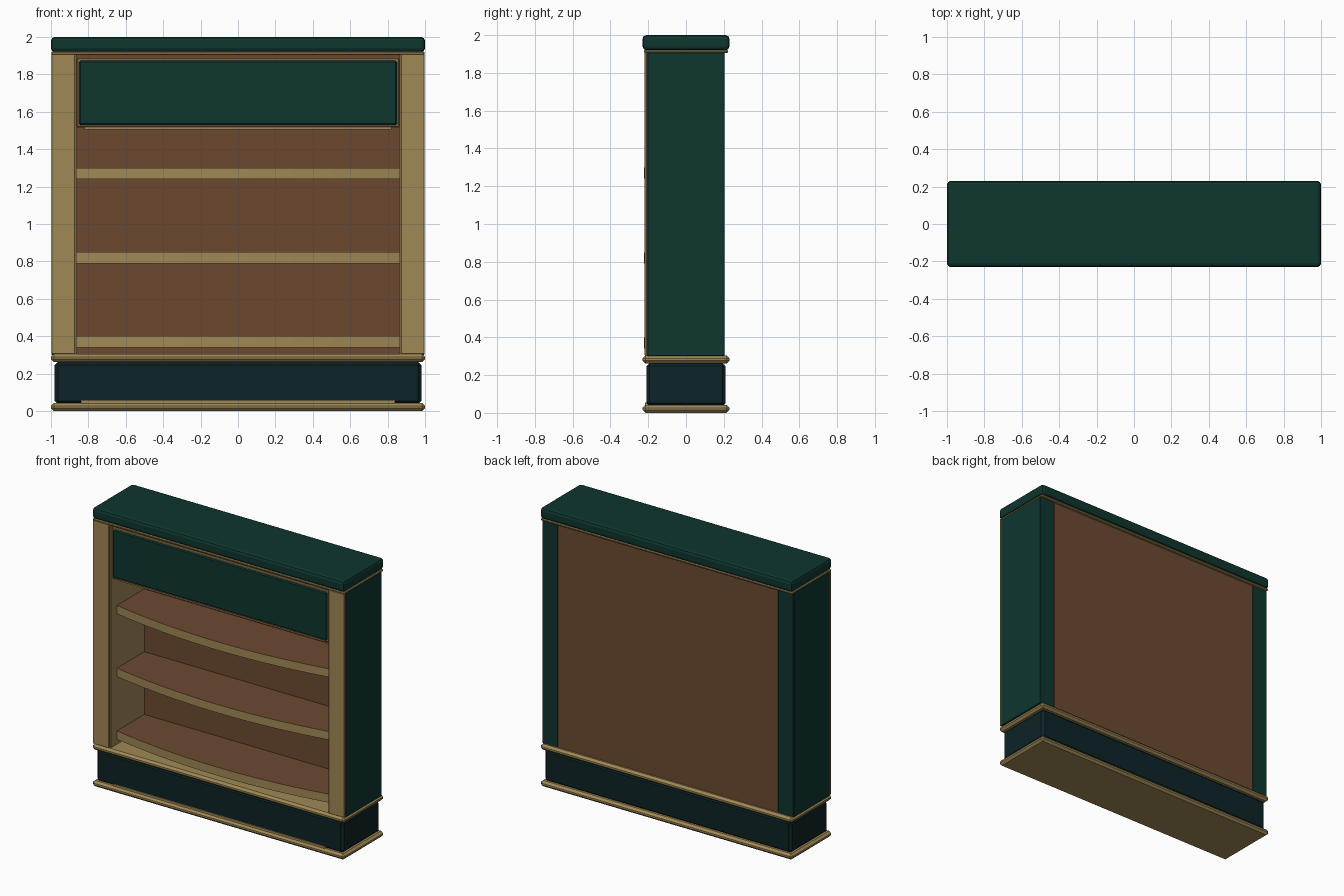
import bpy, bmesh

cube = bpy.data.objects.get("Cube")
if cube:
    bpy.data.objects.remove(cube, do_unlink=True)


def linear(c):
    c /= 255
    return c / 12.92 if c <= 0.04045 else ((c + 0.055) / 1.055) ** 2.4


def material(name, *rgb):
    m = bpy.data.materials.new(name)
    col = [linear(c) for c in rgb] + [1]
    m.diffuse_color = col
    m.use_nodes = True
    m.node_tree.nodes["Principled BSDF"].inputs["Base Color"].default_value = col
    return m


green = material("dark green", 14, 54, 47)
teal = material("deep teal", 13, 35, 38)
gold = material("dull gold", 160, 136, 85)
brown = material("warm brown", 108, 73, 48)


def finish(name, bm, mats):
    me = bpy.data.meshes.new(name)
    bmesh.ops.recalc_face_normals(bm, faces=bm.faces)
    bm.to_mesh(me)
    bm.free()
    for m in mats:
        me.materials.append(m)
    ob = bpy.data.objects.new(name, me)
    bpy.context.collection.objects.link(ob)
    return ob


def box(name, x, y, z, mat, bevel=0.0, segments=1):
    """Box from (low, high) ranges with an optional edge bevel."""
    bm = bmesh.new()
    bmesh.ops.create_cube(bm, size=1)
    for v in bm.verts:
        v.co = [(r[0] + r[1]) / 2 + c * (r[1] - r[0]) for c, r in zip(v.co, (x, y, z))]
    if bevel:
        bmesh.ops.bevel(bm, geom=bm.edges[:], offset=bevel, segments=segments,
                        profile=0.5, affect='EDGES')
    return finish(name, bm, [mat])


def shelf(name, z, thick=0.06, half=0.865, back=0.17, n=24):
    """Bow-fronted board: brown with a gold front edge."""
    bm = bmesh.new()
    pts = [(half, back), (-half, back)]
    for i in range(n + 1):
        t = -1 + 2 * i / n
        pts.append((half * t, -0.14 - 0.083 * (1 - t * t)))
    face = bm.faces.new([bm.verts.new((px, py, z)) for px, py in pts])
    ext = bmesh.ops.extrude_face_region(bm, geom=[face])
    for v in ext["geom"]:
        if isinstance(v, bmesh.types.BMVert):
            v.co.z += thick
    bm.normal_update()
    bmesh.ops.recalc_face_normals(bm, faces=bm.faces)
    for f in bm.faces:
        f.material_index = 1 if f.normal.y < -0.5 else 0
    return finish(name, bm, [brown, gold])


# Plinth and its mouldings
box("foot_moulding", (-1, 1), (-0.23, 0.23), (0, 0.042), gold, 0.015)
box("plinth", (-0.98, 0.98), (-0.21, 0.21), (0.035, 0.265), teal, 0.018)
box("plinth_strip", (-0.84, 0.84), (-0.217, -0.205), (0.04, 0.055), gold)
box("waist_moulding", (-1, 1), (-0.23, 0.23), (0.262, 0.304), gold, 0.015)

# Side columns: green body, gold front and inner lining
for side, s in (("left", 1), ("right", -1)):
    def span(a, b):
        return tuple(sorted((s * a, s * b)))
    box(side + "_column", span(0.872, 0.998), (-0.206, 0.205), (0.30, 1.91), green, 0.004)
    box(side + "_column_front", span(0.872, 0.998), (-0.22, -0.205), (0.304, 1.908), gold, 0.003)
    box(side + "_inner_lining", span(0.863, 0.874), (-0.208, 0.18), (0.30, 1.908), gold)

# Back panel and shelves
box("back_panel", (-0.873, 0.873), (0.17, 0.203), (0.30, 1.91), brown)
for i, z in enumerate((0.34, 0.79, 1.24)):
    shelf(f"shelf_{i + 1}", z)

# Header board with framed panel
box("header_board", (-0.865, 0.865), (-0.19, -0.15), (1.515, 1.91), brown)
box("header_frame", (-0.86, 0.86), (-0.197, -0.185), (1.52, 1.885), gold, 0.004)
box("header_panel", (-0.85, 0.85), (-0.208, -0.19), (1.53, 1.873), green, 0.007)
box("header_lower_strip", (-0.82, 0.82), (-0.185, -0.165), (1.505, 1.518), gold)

# Top cap
box("cap_moulding", (-0.998, 0.998), (-0.222, 0.222), (1.905, 1.922), gold, 0.005)
box("cap", (-1, 1), (-0.23, 0.23), (1.92, 2.0), green, 0.02, 2)
